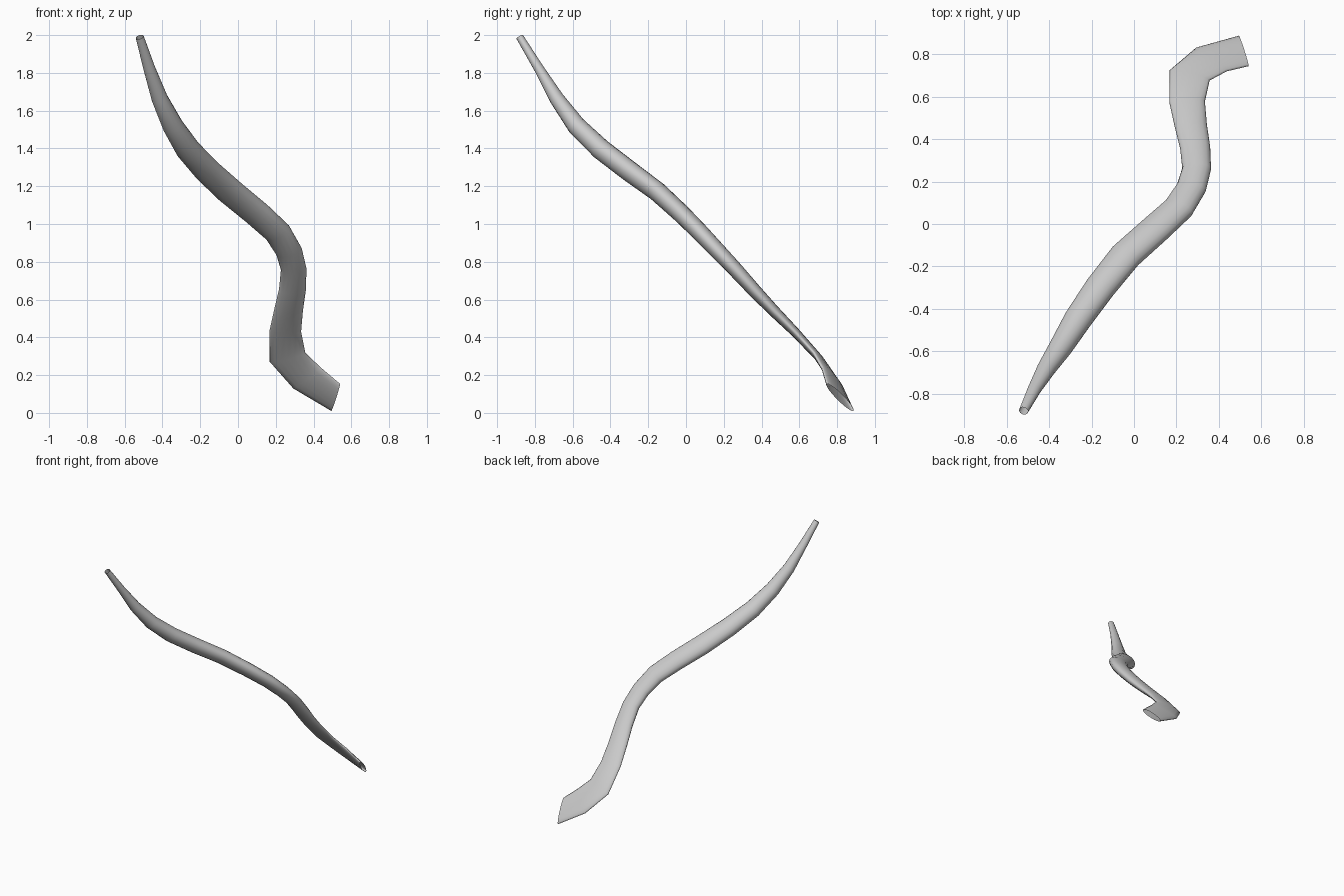
import bpy, bmesh, math
from mathutils import Vector

SIDES = 16
# stations along the strand: centre x, y, z, half width, half thickness
STATIONS = [
    (-0.52, -0.88, 1.99, 0.022, 0.020),
    (-0.47, -0.78, 1.825, 0.032, 0.026),
    (-0.415, -0.685, 1.665, 0.044, 0.039),
    (-0.345, -0.58, 1.52, 0.056, 0.050),
    (-0.265, -0.45, 1.395, 0.067, 0.055),
    (-0.16, -0.30, 1.28, 0.074, 0.055),
    (-0.04, -0.15, 1.17, 0.079, 0.052),
    (0.10, -0.025, 1.055, 0.078, 0.049),
    (0.21, 0.075, 0.955, 0.075, 0.046),
    (0.27, 0.17, 0.855, 0.071, 0.043),
    (0.295, 0.26, 0.76, 0.068, 0.040),
    (0.288, 0.36, 0.65, 0.071, 0.036),
    (0.268, 0.46, 0.545, 0.076, 0.031),
    (0.25, 0.575, 0.43, 0.084, 0.025),
    (0.262, 0.70, 0.295, 0.100, 0.020),
    (0.365, 0.775, 0.185, 0.107, 0.018),
    (0.517, 0.815, 0.082, 0.104, 0.018),
]
FLAT = Vector((0, 1, 1)).normalized()      # thin direction of the blade
END_DIR = Vector((0.97, 0.16, -0.16))      # direction the wide end opens to

# tapered tube that flattens into a blade, open at both ends
bm = bmesh.new()
centres = [Vector(s[:3]) for s in STATIONS]
last = len(centres) - 1
rings = []
for i, (c, s) in enumerate(zip(centres, STATIONS)):
    t = END_DIR if i == last else centres[i + 1] - centres[max(i - 1, 0)]
    t = t.normalized()
    n = (FLAT - t * FLAT.dot(t)).normalized()
    b = n.cross(t)
    angles = [2 * math.pi * k / SIDES for k in range(SIDES)]
    rings.append([bm.verts.new(c + b * s[3] * math.cos(a) + n * s[4] * math.sin(a))
                  for a in angles])
for r0, r1 in zip(rings, rings[1:]):
    for k in range(SIDES):
        j = (k + 1) % SIDES
        bm.faces.new((r0[k], r0[j], r1[j], r1[k])).smooth = True

mesh = bpy.data.meshes.new("curved_strand")
bm.to_mesh(mesh)
bm.free()
strand = bpy.data.objects.new("curved_strand", mesh)
bpy.context.collection.objects.link(strand)
